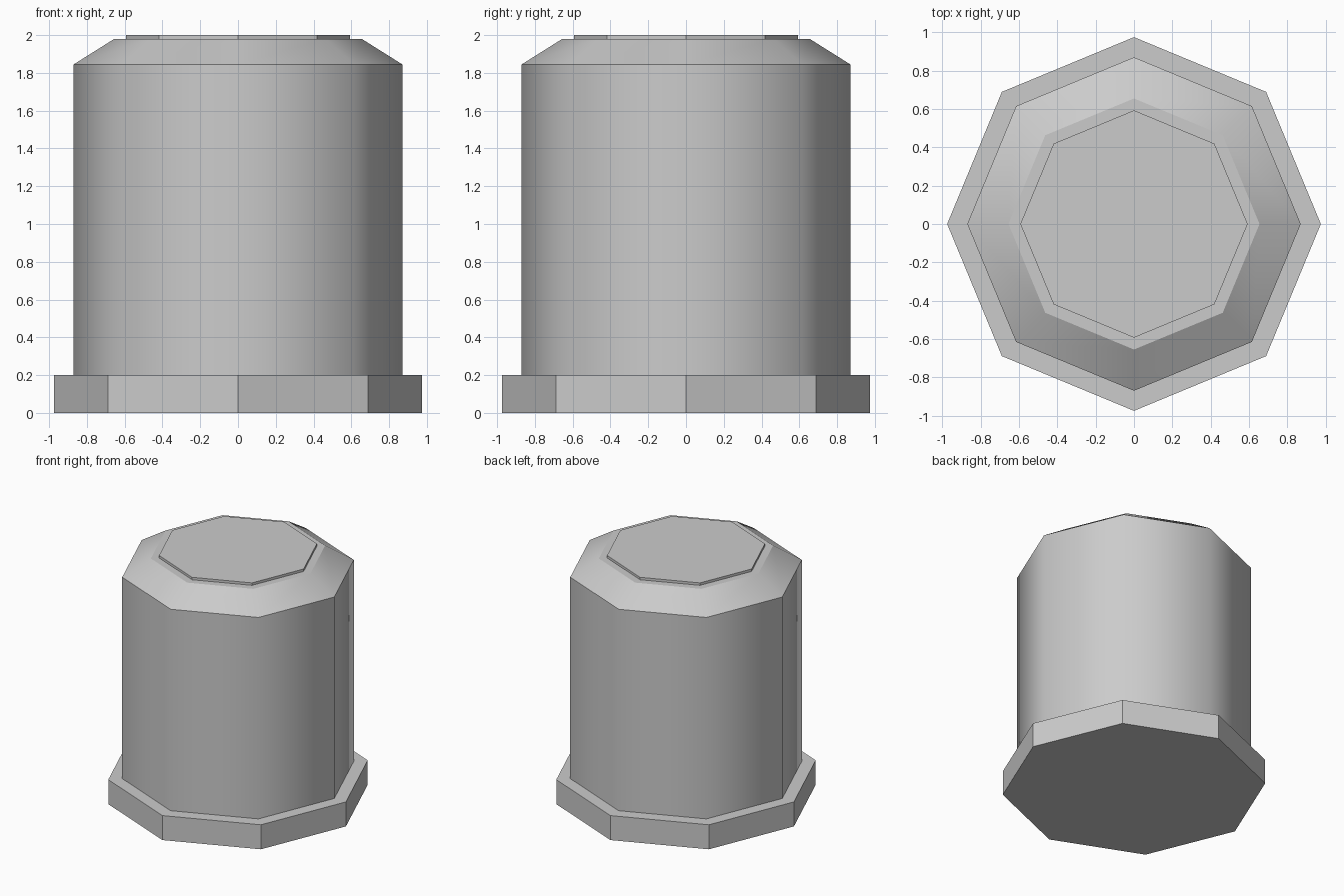
import bpy, bmesh, math

if "Cube" in bpy.data.objects:
    bpy.data.objects.remove(bpy.data.objects["Cube"])

SIDES = 8


def lathe(name, profile, smooth_bands=()):
    """Octagonal solid from (radius, z) rings; listed bands are smooth around the axis."""
    bm = bmesh.new()
    rings = []
    for r, z in profile:
        rings.append([bm.verts.new((r * math.cos(math.tau * i / SIDES),
                                    r * math.sin(math.tau * i / SIDES), z))
                      for i in range(SIDES)])
    for band, (low, high) in enumerate(zip(rings, rings[1:])):
        for i in range(SIDES):
            j = (i + 1) % SIDES
            face = bm.faces.new((low[i], low[j], high[j], high[i]))
            face.smooth = band in smooth_bands
    bm.faces.new(rings[0][::-1])
    bm.faces.new(rings[-1])
    # keep the horizontal rims sharp
    for e in bm.edges:
        if abs(e.verts[0].co.z - e.verts[1].co.z) < 1e-5:
            e.smooth = False
    mesh = bpy.data.meshes.new(name)
    bm.to_mesh(mesh)
    bm.free()
    obj = bpy.data.objects.new(name, mesh)
    bpy.context.collection.objects.link(obj)
    return obj


# Wide faceted foot
lathe("base_flange", [(0.975, 0), (0.975, 0.2)])

# Smooth-shaded drum with sloped shoulder
lathe("body", [(0.87, 0.2), (0.87, 1.845), (0.655, 1.98)], smooth_bands=(0, 1))

# Thin raised lid
lathe("top_cap", [(0.593, 1.98), (0.593, 2.0)])
